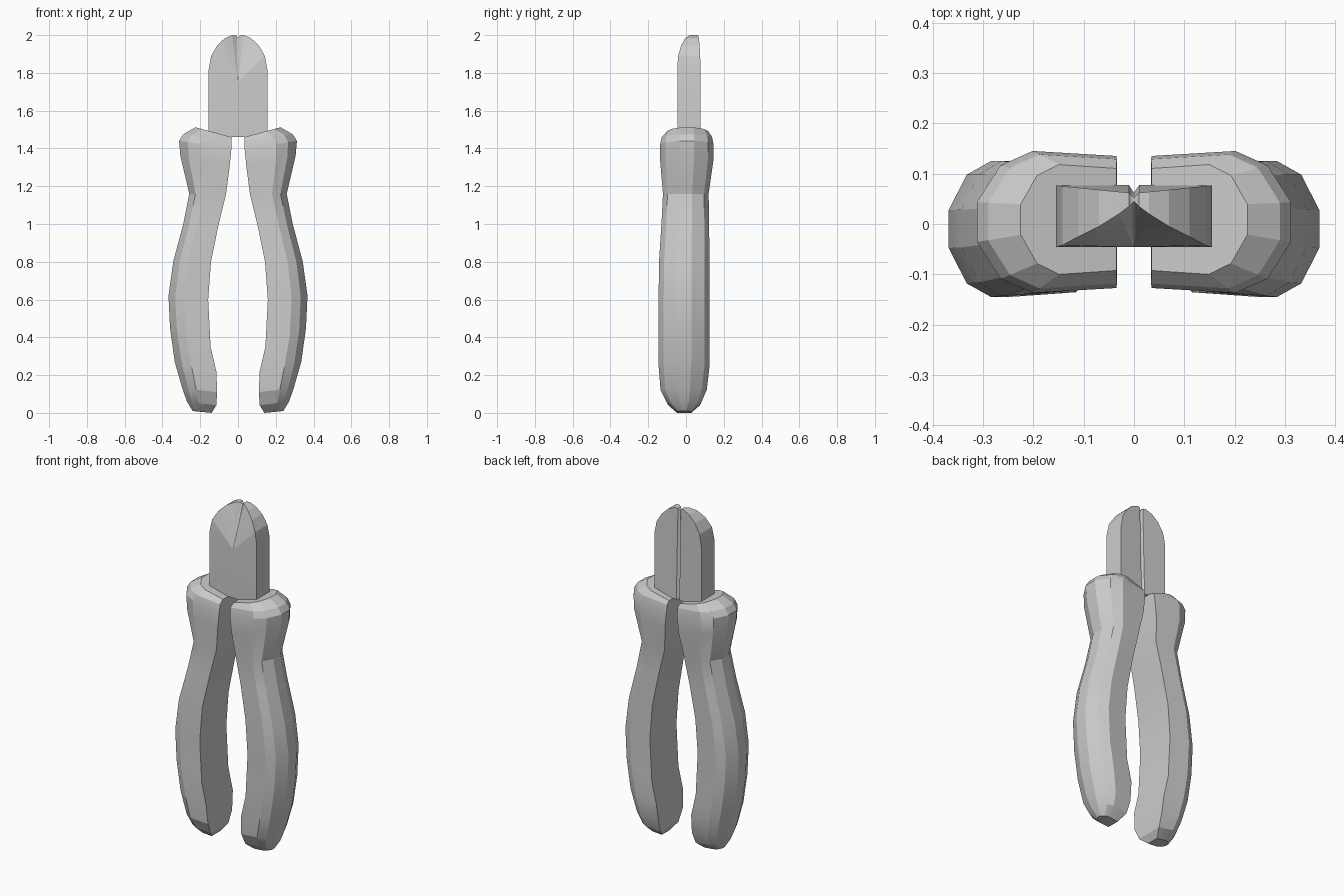
import bpy, bmesh

cube = bpy.data.objects.get("Cube")
if cube:
    bpy.data.objects.remove(cube, do_unlink=True)

steel = bpy.data.materials.new("plain grey")
steel.use_nodes = True
steel.diffuse_color = (0.6, 0.6, 0.6, 1)
steel.node_tree.nodes["Principled BSDF"].inputs["Base Color"].default_value = (0.6, 0.6, 0.6, 1)


def finish(name, bm, angle):
    bmesh.ops.recalc_face_normals(bm, faces=bm.faces)
    mesh = bpy.data.meshes.new(name)
    bm.to_mesh(mesh)
    bm.free()
    mesh.materials.append(steel)
    obj = bpy.data.objects.new(name, mesh)
    bpy.context.collection.objects.link(obj)
    bpy.ops.object.select_all(action='DESELECT')
    obj.select_set(True)
    bpy.context.view_layer.objects.active = obj
    bpy.ops.object.shade_smooth_by_angle(angle=angle)
    return obj


# Grip cross-section: fraction from inner to outer edge, fraction of depth
SECTION = [(0, -0.93), (0.6, -1), (0.83, -0.8), (1, -0.28),
           (1, 0.28), (0.83, 0.8), (0.6, 1), (0, 0.93)]

# Grip stations: inner x, outer x, inner z, outer z, front y, back y
STATIONS = [
    (0.14, 0.24, 0.00, 0.01, -0.05, 0.03),
    (0.115, 0.27, 0.04, 0.06, -0.10, 0.08),
    (0.11, 0.295, 0.11, 0.13, -0.135, 0.11),
    (0.115, 0.335, 0.22, 0.27, -0.145, 0.125),
    (0.145, 0.36, 0.35, 0.45, -0.145, 0.125),
    (0.158, 0.368, 0.60, 0.62, -0.145, 0.125),
    (0.143, 0.343, 0.80, 0.80, -0.143, 0.125),
    (0.102, 0.29, 1.00, 1.00, -0.13, 0.122),
    (0.063, 0.258, 1.16, 1.16, -0.122, 0.12),
    (0.045, 0.305, 1.30, 1.36, -0.137, 0.145),
    (0.035, 0.312, 1.40, 1.44, -0.137, 0.145),
    (0.034, 0.29, 1.44, 1.475, -0.128, 0.138),
    (0.035, 0.225, 1.46, 1.512, -0.10, 0.118),
]


def build_grip(name, side):
    bm = bmesh.new()
    rings = []
    for xi, xo, zi, zo, yf, yb in STATIONS:
        mid, half = (yf + yb) / 2, (yb - yf) / 2
        rings.append([bm.verts.new((side * (xi + (xo - xi) * u),
                                    mid + half * v, zi + (zo - zi) * u))
                      for u, v in SECTION])
    n = len(SECTION)
    for low, high in zip(rings, rings[1:]):
        for i in range(n):
            j = (i + 1) % n
            bm.faces.new((low[i], low[j], high[j], high[i]))
    bm.faces.new(rings[0])
    bm.faces.new(rings[-1])
    return finish(name, bm, 0.35)


build_grip("left_grip", 1)
build_grip("right_grip", -1)

# Jaw outline, one half: x, z, front y, back y
JAW = [(0, 1.46, -0.046, 0.062), (0.01, 1.46, -0.046, 0.077),
       (0.155, 1.46, -0.046, 0.077), (0.155, 1.82, -0.046, 0.077),
       (0.142, 1.89, -0.042, 0.075), (0.11, 1.945, -0.025, 0.072),
       (0.07, 1.983, -0.005, 0.068), (0.03, 2.0, 0.02, 0.064),
       (0.01, 1.998, 0.035, 0.062), (0, 1.985, 0.045, 0.052)]

bm = bmesh.new()
front = [bm.verts.new((x, yf, z)) for x, z, yf, yb in JAW]
back = [bm.verts.new((x, yb, z)) for x, z, yf, yb in JAW]
hub = bm.verts.new((0, -0.046, 1.75))
for i in range(len(JAW) - 1):
    bm.faces.new((front[i], front[i + 1], back[i + 1], back[i]))
    bm.faces.new((hub, front[i], front[i + 1]))
# Flat back with a shallow seam down the middle
bm.faces.new(back[1:-1])
bm.faces.new((back[0], back[1], back[-2], back[-1]))
jaws = finish("cutting_jaws", bm, 0.2)
mirror = jaws.modifiers.new("mirror", 'MIRROR')
mirror.use_clip = True
